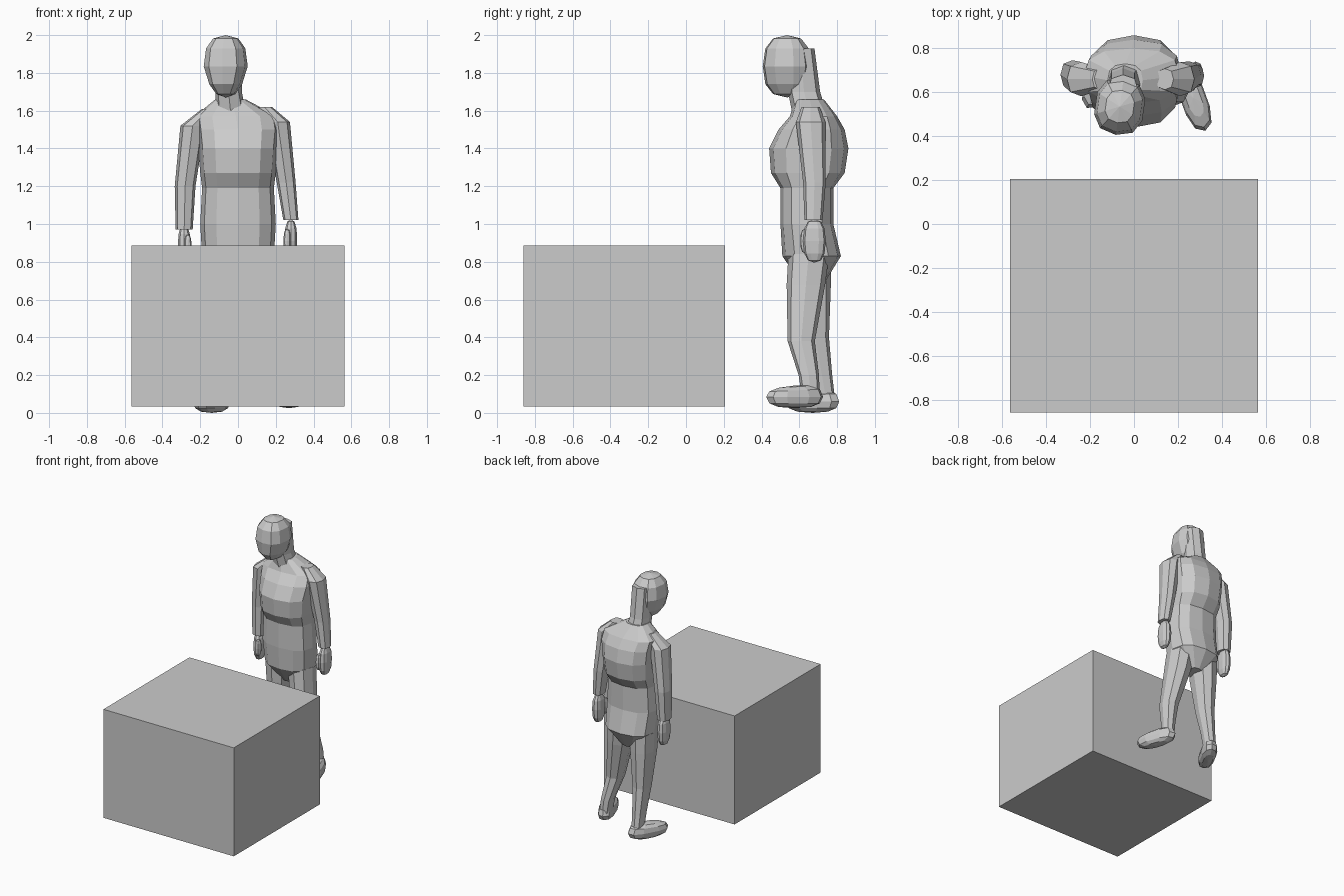
import bpy, bmesh
from math import sin, cos, pi, radians, copysign
from mathutils import Matrix, Vector

cube = bpy.data.objects.get("Cube")
if cube:
    bpy.data.objects.remove(cube, do_unlink=True)

grey = bpy.data.materials.new("plain grey")
grey.use_nodes = True
colour = (.6, .6, .6, 1)
grey.diffuse_color = colour
grey.node_tree.nodes["Principled BSDF"].inputs["Base Color"].default_value = colour


def finish(name, bm):
    bmesh.ops.recalc_face_normals(bm, faces=bm.faces)
    mesh = bpy.data.meshes.new(name)
    bm.to_mesh(mesh)
    bm.free()
    mesh.materials.append(grey)
    obj = bpy.data.objects.new(name, mesh)
    bpy.context.collection.objects.link(obj)


def fuller(value):
    """Push a unit circle coordinate outward for a boxier outline."""
    return copysign(abs(value) ** .8, value)


def ring(z, half, front, back, x=0):
    """Level cross-section: centre and half sizes."""
    centre = Vector((x, (front + back) / 2, z))
    return centre, half, (back - front) / 2


def joint(x, y, z, radius):
    """Limb cross-section, a little deeper than wide."""
    return Vector((x, y, z)), radius, radius * 1.2


def loft(name, rings, sides=8):
    """Skin a stack of cross-sections and cap both ends."""
    bm = bmesh.new()
    angles = [2 * pi * i / sides for i in range(sides)]
    loops = []
    for centre, half, depth in rings:
        loops.append([bm.verts.new(centre + Vector(
            (fuller(sin(a)) * half, -fuller(cos(a)) * depth, 0)))
            for a in angles])
    for low, high in zip(loops, loops[1:]):
        for i in range(sides):
            bm.faces.new((low[i - 1], low[i], high[i], high[i - 1]))
    bm.faces.new(loops[0])
    bm.faces.new(loops[-1])
    finish(name, bm)


def ball(name, centre, size, yaw=0, chin=0, toe=0):
    """Faceted ellipsoid; chin narrows the underside, toe lowers the front."""
    bm = bmesh.new()
    bmesh.ops.create_uvsphere(bm, u_segments=10, v_segments=6, radius=1)
    spin = Matrix.Rotation(radians(yaw), 3, "Z")
    for v in bm.verts:
        p = Vector([fuller(c) for c in v.co])
        p.x *= 1 + chin * min(p.z, 0)
        if p.z > 0:
            p.z *= 1 + toe * p.y
        p = Vector([c * s / 2 for c, s in zip(p, size)])
        v.co = Vector(centre) + spin @ p
    finish(name, bm)


# Large plain block in front of the figure
bm = bmesh.new()
bmesh.ops.create_cube(bm, size=1)
bmesh.ops.scale(bm, vec=(1.13, 1.065, .85), verts=bm.verts)
bmesh.ops.translate(bm, vec=(0, -.327, .46), verts=bm.verts)
finish("block", bm)

# Torso, from crotch to base of neck
loft("torso", [
    ring(z=.7, half=.06, front=.6, back=.74),
    ring(z=.83, half=.19, front=.51, back=.82),
    ring(z=1, half=.2, front=.5, back=.78),
    ring(z=1.19, half=.19, front=.5, back=.78),
    ring(z=1.27, half=.2, front=.45, back=.84),
    ring(z=1.4, half=.21, front=.44, back=.86),
    ring(z=1.5, half=.22, front=.49, back=.84),
    ring(z=1.57, half=.22, front=.55, back=.8, x=-.01),
    ring(z=1.66, half=.08, front=.58, back=.73, x=-.04),
], sides=12)

# Neck and bowed head
loft("neck", [
    ring(z=1.6, half=.08, front=.56, back=.74, x=-.04),
    ring(z=1.7, half=.07, front=.54, back=.71, x=-.05),
    ring(z=1.93, half=.07, front=.53, back=.68, x=-.05),
])
ball("head", centre=(-.065, .535, 1.835), size=(.23, .26, .33), yaw=-8, chin=.3)

# Arms, from shoulder to wrist
loft("right_arm", [
    joint(x=-.15, y=.66, z=1.61, radius=.04),
    joint(x=-.24, y=.66, z=1.52, radius=.065),
    joint(x=-.28, y=.68, z=1.2, radius=.055),
    joint(x=-.285, y=.675, z=.97, radius=.045),
])
loft("left_arm", [
    joint(x=.14, y=.66, z=1.62, radius=.04),
    joint(x=.21, y=.66, z=1.54, radius=.065),
    joint(x=.255, y=.68, z=1.22, radius=.05),
    joint(x=.28, y=.675, z=1.02, radius=.04),
])

# Mitten hands with a thumb on the front inner edge
for side, sign, x, z in (("right", -1, -.285, .88), ("left", 1, .28, .91)):
    ball(side + "_hand", centre=(x, .68, z), size=(.07, .12, .23))
    ball(side + "_thumb", centre=(x - sign * .02, .63, z), size=(.04, .05, .13))

# Legs, from hip to ankle, the left one stepping forward
loft("left_leg", [
    joint(x=.1, y=.65, z=.84, radius=.09),
    joint(x=.12, y=.635, z=.68, radius=.085),
    joint(x=.18, y=.61, z=.38, radius=.06),
    joint(x=.22, y=.65, z=.2, radius=.045),
    joint(x=.23, y=.66, z=.1, radius=.04),
])
loft("right_leg", [
    joint(x=-.1, y=.66, z=.84, radius=.09),
    joint(x=-.1, y=.665, z=.68, radius=.085),
    joint(x=-.1, y=.685, z=.4, radius=.06),
    joint(x=-.1, y=.72, z=.2, radius=.045),
    joint(x=-.1, y=.74, z=.08, radius=.04),
])

# Shoes, low at the toe
shoe = (.12, .32, .12)
ball("left_shoe", centre=(.27, .575, .085), size=shoe, yaw=20, toe=.2)
ball("right_shoe", centre=(-.14, .67, .06), size=shoe, yaw=-28, toe=.2)
